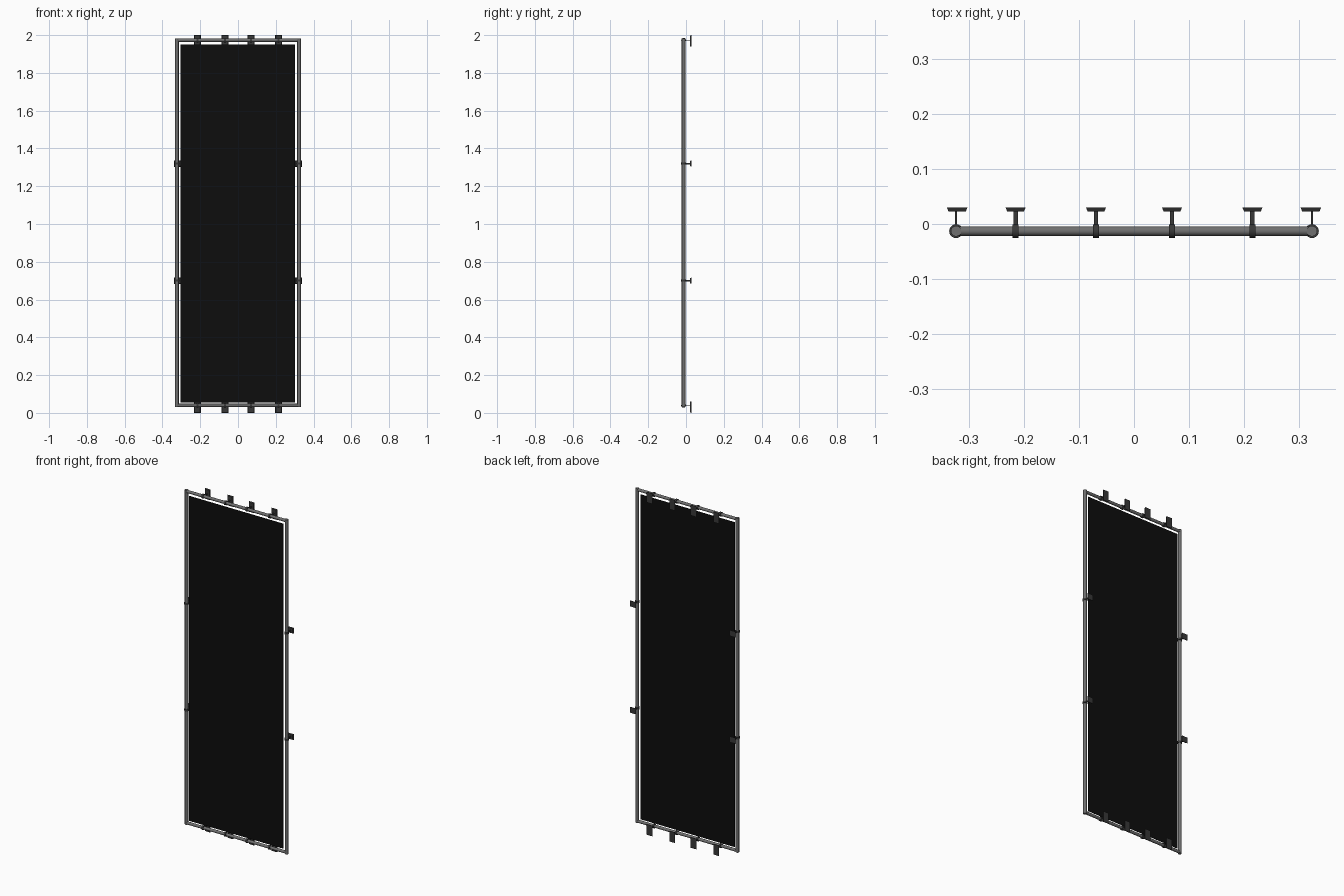
import bpy
import bmesh
from math import pi
from mathutils import Matrix, Vector

cube = bpy.data.objects.get("Cube")
if cube:
    bpy.data.objects.remove(cube, do_unlink=True)


def material(name, value):
    mat = bpy.data.materials.new(name)
    mat.use_nodes = True
    colour = (value, value, value, 1)
    mat.diffuse_color = colour
    bsdf = mat.node_tree.nodes["Principled BSDF"]
    bsdf.inputs["Base Color"].default_value = colour
    bsdf.inputs["Roughness"].default_value = 0.6
    return mat


STEEL = material("grey steel", 0.16)
DARK = material("dark bracket metal", 0.04)
BLACK = material("black fabric", 0.004)

TUBE_Y = -0.013
HALF_W = 0.323
LOW, HIGH = 0.04, 1.973
TUBE_R = 0.0085


def finish(bm, name, mat):
    bmesh.ops.recalc_face_normals(bm, faces=bm.faces)
    mesh = bpy.data.meshes.new(name)
    bm.to_mesh(mesh)
    bm.free()
    mesh.materials.append(mat)
    obj = bpy.data.objects.new(name, mesh)
    bpy.context.collection.objects.link(obj)
    bpy.ops.object.select_all(action="DESELECT")
    obj.select_set(True)
    bpy.context.view_layer.objects.active = obj
    bpy.ops.object.shade_smooth_by_angle(angle=pi / 5)
    return obj


def add_box(bm, centre, size):
    m = Matrix.Translation(centre) @ Matrix.Diagonal((*size, 1))
    return bmesh.ops.create_cube(bm, size=1, matrix=m)["verts"]


def add_rod(bm, centre, radius, length, along_x):
    m = Matrix.Translation(centre)
    if along_x:
        m = m @ Matrix.Rotation(pi / 2, 4, "Y")
    bmesh.ops.create_cone(bm, cap_ends=True, segments=20, radius1=radius,
                          radius2=radius, depth=length, matrix=m)


def tube(name, centre, length, along_x, radius=TUBE_R):
    bm = bmesh.new()
    add_rod(bm, centre, radius, length, along_x)
    finish(bm, name, STEEL)


def bracket(name, x, z, along_x, plate_x, plate_z, plate_shift=(0, 0)):
    """Collar round the tube, flat stem and a bevelled wall plate."""
    bm = bmesh.new()
    add_rod(bm, (x, TUBE_Y, z), 0.0125, 0.011, along_x)
    stem = (0.008, 0.034, 0.004) if along_x else (0.004, 0.034, 0.008)
    add_box(bm, (x, 0.007, z), stem)
    centre = Vector((x + plate_shift[0], 0.026, z + plate_shift[1]))
    plate = add_box(bm, centre, (plate_x, 0.007, plate_z))
    # The plate narrows towards the tube
    for v in plate:
        if v.co.y < centre.y:
            v.co.x -= 0.003 if v.co.x > centre.x else -0.003
            v.co.z -= 0.003 if v.co.z > centre.z else -0.003
    finish(bm, name, DARK)


# Tube frame
mid_z = (LOW + HIGH) / 2
for name, z in (("bottom_tube", LOW), ("top_tube", HIGH)):
    tube(name, (0, TUBE_Y, z), 2 * HALF_W, True)
for name, side in (("right_tube", -1), ("left_tube", 1)):
    tube(name, (side * HALF_W, TUBE_Y, mid_z),
         HIGH - LOW + 2 * TUBE_R, False, 0.0095)

# Stretched fabric panel
bm = bmesh.new()
add_box(bm, (-0.002, TUBE_Y, 1.003), (0.607, 0.003, 1.894))
finish(bm, "fabric_panel", BLACK)

# Brackets along the top and bottom tubes
for i, x in enumerate((-0.215, -0.069, 0.069, 0.215), 1):
    bracket(f"top_bracket_{i}", x, HIGH, True, 0.036, 0.062, (0, -0.004))
    bracket(f"bottom_bracket_{i}", x, LOW, True, 0.036, 0.062, (0, -0.009))

# Brackets on the side tubes
for name, side in (("right", -1), ("left", 1)):
    for i, z in enumerate((0.70, 1.32), 1):
        bracket(f"{name}_bracket_{i}", side * HALF_W, z, False,
                0.037, 0.034, (-side * 0.002, 0))
